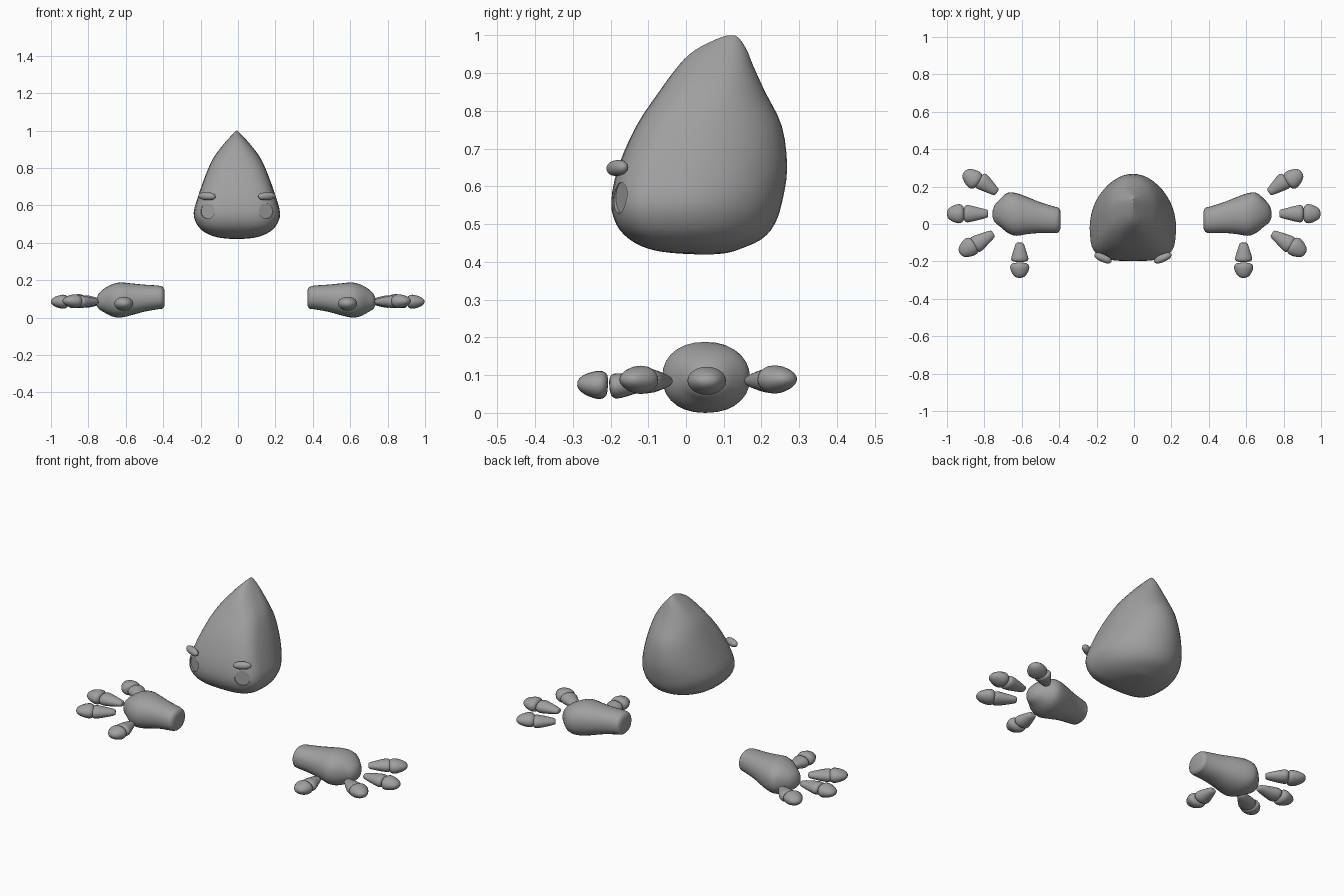
import bpy, bmesh, math
from mathutils import Vector, Matrix

if "Cube" in bpy.data.objects:
    bpy.data.objects.remove(bpy.data.objects["Cube"])

grey = bpy.data.materials.new("mid_grey")
grey.diffuse_color = (0.35, 0.35, 0.35, 1)
grey.use_nodes = True
grey.node_tree.nodes["Principled BSDF"].inputs["Base Color"].default_value = grey.diffuse_color


def smooth_rows(rows, steps):
    """Catmull-Rom interpolation through the profile rows."""
    out = []
    for i in range(len(rows) - 1):
        p = [rows[max(i - 1, 0)], rows[i], rows[i + 1], rows[min(i + 2, len(rows) - 1)]]
        for s in range(steps):
            t = s / steps
            out.append([0.5 * (2 * b + (c - a) * t + (2 * a - 5 * b + 4 * c - d) * t * t
                               + (3 * b - a - 3 * c + d) * t ** 3) for a, b, c, d in zip(*p)])
    return out + [list(rows[-1])]


def power(v, n):
    return math.copysign(abs(v) ** (2 / n), v)


def loft(name, rings):
    """Skin a list of equally long point rings and close both ends."""
    bm = bmesh.new()
    vs = [[bm.verts.new(p) for p in r] for r in rings]
    n = len(vs[0])
    for a, b in zip(vs, vs[1:]):
        for i in range(n):
            bm.faces.new((a[i], a[(i + 1) % n], b[(i + 1) % n], b[i]))
    bm.faces.new(vs[0])
    bm.faces.new(vs[-1])
    bmesh.ops.recalc_face_normals(bm, faces=bm.faces)
    me = bpy.data.meshes.new(name)
    bm.to_mesh(me)
    bm.free()
    return finish(name, me)


def finish(name, me):
    ob = bpy.data.objects.new(name, me)
    bpy.context.collection.objects.link(ob)
    me.materials.append(grey)
    for o in bpy.context.selected_objects:
        o.select_set(False)
    bpy.context.view_layer.objects.active = ob
    ob.select_set(True)
    bpy.ops.object.shade_smooth_by_angle(angle=math.radians(50))
    return ob


def mirrored(ob, name, shift):
    """Copy a left part to the right side, nudged along x."""
    me = ob.data.copy()
    me.transform(Matrix.Translation((shift, 0, 0)) @ Matrix.Scale(-1, 4, (1, 0, 0)))
    me.flip_normals()
    right = bpy.data.objects.new(name, me)
    bpy.context.collection.objects.link(right)


# Head: flat-fronted, round-backed teardrop (z, front y, back y, half width, widest y)
CX = -0.006
head_rows = [
    (0.420, 0.03, 0.07, 0.010, 0.05), (0.424, -0.04, 0.11, 0.07, 0.03),
    (0.435, -0.10, 0.145, 0.125, 0.01), (0.46, -0.15, 0.20, 0.178, -0.01),
    (0.50, -0.185, 0.235, 0.215, -0.02), (0.56, -0.198, 0.255, 0.231, -0.02),
    (0.65, -0.180, 0.268, 0.207, 0.0), (0.76, -0.132, 0.254, 0.168, 0.03),
    (0.85, -0.072, 0.210, 0.128, 0.07), (0.92, -0.02, 0.178, 0.077, 0.10),
    (0.96, 0.022, 0.162, 0.042, 0.11), (0.99, 0.08, 0.143, 0.013, 0.12),
    (1.0, 0.11, 0.13, 0.002, 0.12)]
rings = []
for z, yf, yb, w, yc in smooth_rows(head_rows, 3):
    ring = []
    for i in range(48):
        c, s = math.cos(i * math.tau / 48), math.sin(i * math.tau / 48)
        n = 2.0 if s > 0 else 2.0 + 1.3 * min(1, w / 0.2)
        k = 2.0 + (n - 2.0) * min(1, abs(s) * 3)
        ring.append((CX + w * power(c, k), yc + (yb - yc if s > 0 else yc - yf) * power(s, k), z))
    rings.append(ring)
head = loft("head", rings)

# Eye sockets: shallow round recesses in the face
for side in (-1, 1):
    bpy.ops.mesh.primitive_cylinder_add(vertices=32, radius=0.041, depth=0.08)
    cutter = bpy.context.object
    cutter.name = "eye_cutter"
    cutter.hide_render = True
    turn = Matrix.Rotation(side * math.radians(24), 4, 'Z')
    out = turn @ Vector((0, -1, 0))
    cutter.matrix_world = (Matrix.Translation(Vector((CX + side * 0.158, -0.180, 0.57)) + out * 0.028)
                           @ turn @ Matrix.Rotation(math.radians(90), 4, 'X'))
    bpy.context.view_layer.update()
    bpy.context.view_layer.objects.active = head
    mod = head.modifiers.new("socket", 'BOOLEAN')
    mod.operation, mod.solver, mod.object = 'DIFFERENCE', 'EXACT', cutter
    bpy.ops.object.modifier_apply(modifier=mod.name)
    bpy.data.objects.remove(cutter)

# Brows: small rounded bars wrapping around the face
for side, name in ((-1, "left_brow"), (1, "right_brow")):
    bm = bmesh.new()
    bmesh.ops.create_uvsphere(bm, u_segments=20, v_segments=12, radius=1)
    for v in bm.verts:
        v.co = Vector((0.050 * power(v.co.x, 2.6), 0.021 * v.co.y, 0.021 * v.co.z))
    bm.transform(Matrix.Translation((CX + side * 0.160, -0.182, 0.649))
                 @ Matrix.Rotation(side * math.radians(24), 4, 'Z')
                 @ Matrix.Rotation(side * math.radians(-3), 4, 'Y'))
    me = bpy.data.meshes.new(name)
    bm.to_mesh(me)
    bm.free()
    finish(name, me)

# Palms (x, y centre, half width, z centre, half height)
palm_rows = [
    (-0.393, 0.022, 0.045, 0.105, 0.042), (-0.402, 0.022, 0.064, 0.106, 0.057),
    (-0.425, 0.022, 0.071, 0.108, 0.063), (-0.50, 0.034, 0.082, 0.104, 0.072),
    (-0.57, 0.045, 0.099, 0.098, 0.085), (-0.63, 0.051, 0.114, 0.094, 0.094),
    (-0.675, 0.060, 0.107, 0.092, 0.085), (-0.715, 0.060, 0.075, 0.092, 0.064),
    (-0.745, 0.055, 0.045, 0.087, 0.040), (-0.757, 0.052, 0.012, 0.085, 0.012)]
rings = []
for x, yc, w, zc, h in smooth_rows(palm_rows, 3):
    rings.append([(x, yc + w * power(math.cos(a), 2.2), zc + h * power(math.sin(a), 2.2))
                  for a in (i * math.tau / 28 for i in range(28))])
mirrored(loft("left_palm", rings), "right_palm", -0.021)

# Finger segment profiles (fraction along, width factor, height factor)
base_profile = [(0, 0.25, 0.25), (0.05, 0.45, 0.45), (0.35, 0.68, 0.72), (0.7, 0.92, 0.95),
                (0.88, 0.97, 0.95), (0.97, 0.75, 0.7), (1, 0.3, 0.3)]
tip_profile = [(0, 0.3, 0.3), (0.04, 0.72, 0.75), (0.2, 0.98, 1), (0.45, 0.97, 0.96),
               (0.75, 0.74, 0.72), (0.93, 0.48, 0.42), (1, 0.15, 0.15)]


def segment(name, start, end, half_w, half_h, profile, shift):
    a, b = Vector(start), Vector(end)
    side = (b - a).cross(Vector((0, 0, 1))).normalized()
    up = side.cross(b - a).normalized()
    rings = []
    for t, w, h in smooth_rows(profile, 2):
        rings.append([a.lerp(b, t) + side * half_w * w * math.cos(i * math.tau / 20)
                      + up * half_h * h * math.sin(i * math.tau / 20) for i in range(20)])
    mirrored(loft("left_" + name, rings), "right_" + name, shift)


# Fingers: base start, base end, tip start, tip end, mirror nudge
fingers = {
    "ring_finger": ((-0.733, 0.168, 0.085), (-0.830, 0.240, 0.086),
                    (-0.830, 0.218, 0.088), (-0.908, 0.278, 0.090), -0.012),
    "middle_finger": ((-0.780, 0.055, 0.085), (-0.911, 0.055, 0.085),
                      (-0.908, 0.055, 0.085), (-1.0, 0.055, 0.085), -0.003),
    "index_finger": ((-0.752, -0.050, 0.084), (-0.860, -0.118, 0.085),
                     (-0.850, -0.105, 0.087), (-0.930, -0.158, 0.089), -0.014),
    "thumb": ((-0.611, -0.100, 0.078), (-0.611, -0.203, 0.070),
              (-0.611, -0.207, 0.073), (-0.611, -0.288, 0.077), -0.025)}
for name, (b0, b1, t0, t1, shift) in fingers.items():
    segment(name + "_base", b0, b1, 0.047, 0.034, base_profile, shift)
    segment(name + "_tip", t0, t1, 0.051, 0.037, tip_profile, shift)
